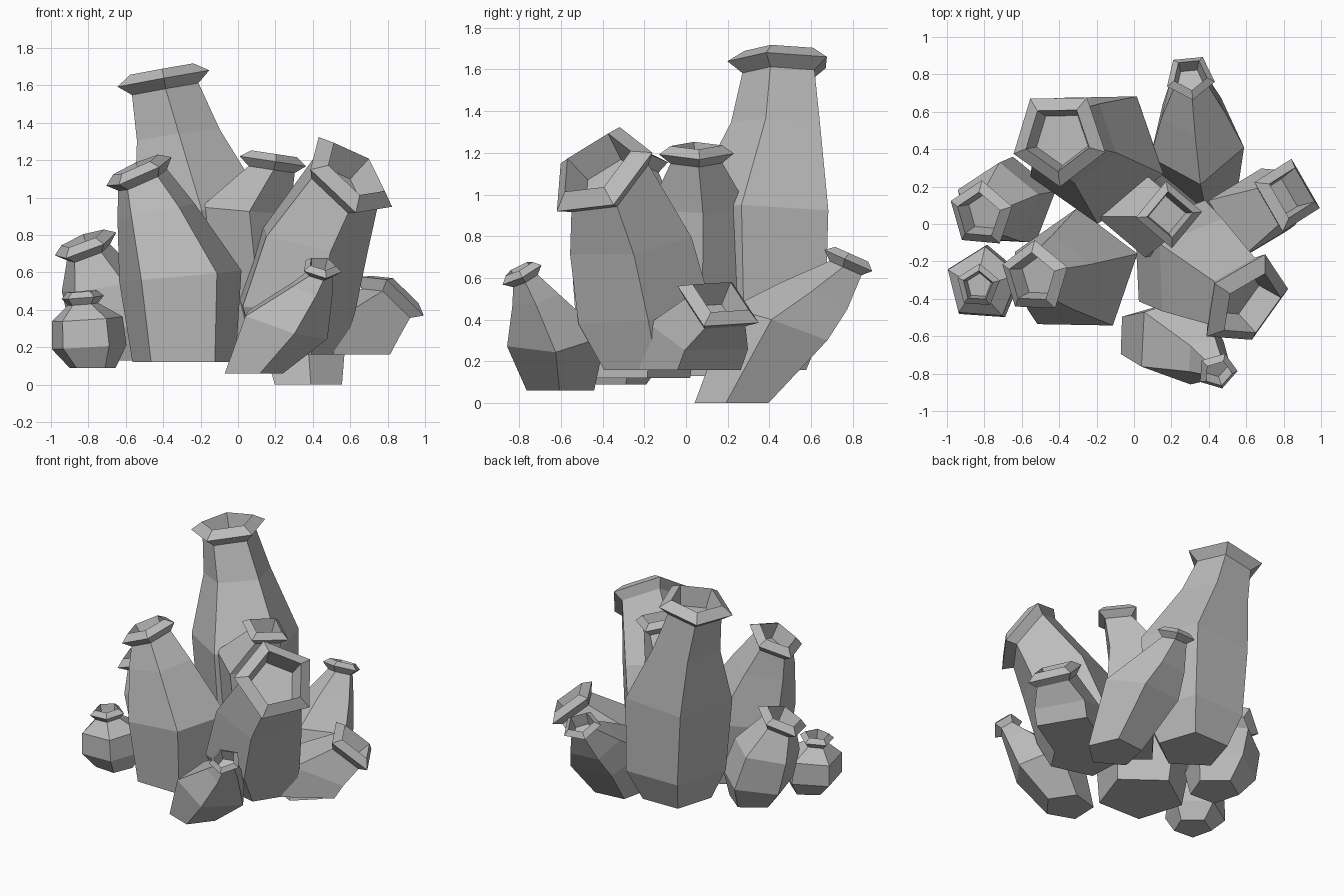
import bpy, bmesh, math
from mathutils import Vector

cube = bpy.data.objects.get("Cube")
if cube:
    bpy.data.objects.remove(cube, do_unlink=True)

# Single stone colour
stone = bpy.data.materials.new("stone_grey")
stone.use_nodes = True
grey = (0.5, 0.5, 0.5, 1)
stone.diffuse_color = grey
bsdf = next(n for n in stone.node_tree.nodes if n.type == 'BSDF_PRINCIPLED')
bsdf.inputs["Base Color"].default_value = grey

UP = Vector((0, 0, 1))


def ring(bm, centre, normal, radius, sides, phase):
    """Regular polygon of vertices, tipped from level to face along normal."""
    tip = UP.rotation_difference(normal)
    verts = []
    for i in range(sides):
        a = math.radians(phase) + math.tau * i / sides
        p = tip @ Vector((math.cos(a), math.sin(a), 0)) * radius
        verts.append(bm.verts.new(Vector(centre) + p))
    return verts


def tube(name, sides, phase, facing, lip, body):
    """Bent tube through body rings (x, y, z, radius), ending in a hollow flared lip."""
    bm = bmesh.new()
    n = Vector(facing).normalized()
    centres = [Vector(b[:3]) for b in body]
    rings = []
    for i, b in enumerate(body):
        if i == 0:
            d = UP
        elif i == len(body) - 1:
            d = n
        else:
            d = ((centres[i + 1] - centres[i - 1]).normalized() + UP).normalized()
        rings.append(ring(bm, centres[i], d, b[3], sides, phase))
    # Flared rim, mouth edge and recessed floor
    neck = centres[-1]
    for rise, scale in ((0.02 + 0.14 * lip, 1), (0.035 + 0.28 * lip, 0.69),
                        (-0.12 * lip, 0.56)):
        rings.append(ring(bm, neck + n * rise, n, lip * scale, sides, phase))
    for low, high in zip(rings, rings[1:]):
        for i in range(sides):
            j = (i + 1) % sides
            bm.faces.new((low[i], low[j], high[j], high[i]))
    bm.faces.new(rings[0][::-1])
    bm.faces.new(rings[-1])
    bmesh.ops.recalc_face_normals(bm, faces=bm.faces)
    mesh = bpy.data.meshes.new(name)
    bm.to_mesh(mesh)
    bm.free()
    mesh.materials.append(stone)
    bpy.context.collection.objects.link(bpy.data.objects.new(name, mesh))


# Large tubes
tube("tall_back_tube", 5, 55, (-.18, .01, 1), .262,
     [(-.19, .38, .16, .24), (-.18, .38, .38, .35), (-.2, .375, .92, .375),
      (-.32, .45, 1.33, .235), (-.39, .46, 1.58, .19)])
tube("front_left_tube", 5, 17, (-.4, -.1, .9), .2,
     [(-.29, -.27, .12, .29), (-.31, -.26, .58, .345),
      (-.44, -.28, .93, .22), (-.51, -.28, 1.09, .15)])
tube("front_right_tube", 5, 3, (.58, -.49, .65), .285,
     [(.3, -.15, .16, .26), (.29, -.2, .42, .34),
      (.39, -.27, .77, .31), (.56, -.38, 1.07, .23)])

# Middle tubes
tube("centre_tube", 4, 5, (.15, 0, 1), .18,
     [(.12, .08, .2, .23), (.08, .06, .55, .23),
      (.04, .06, .93, .24), (.18, .05, 1.15, .125)])
tube("right_side_tube", 4, -14, (.57, .28, .77), .215,
     [(.57, .02, .16, .25), (.63, .06, .32, .25), (.79, .14, .435, .16)])
tube("back_right_tube", 5, 60, (0, .4, .9), .135,
     [(.37, .23, 0, .19), (.33, .46, .37, .265),
      (.31, .63, .51, .18), (.3, .77, .645, .09)])
tube("left_side_tube", 5, 15, (-.35, -.17, .9), .185,
     [(-.62, .1, .13, .17), (-.66, .11, .3, .25),
      (-.73, .1, .53, .23), (-.8, .06, .7, .13)])

# Small tubes
tube("front_tube", 5, 70, (.15, -.45, .87), .11,
     [(.07, -.6, .06, .17), (.24, -.62, .32, .25),
      (.39, -.72, .51, .12), (.44, -.77, .59, .07)])
tube("small_left_pot", 5, 14, (-.08, -.03, 1), .12,
     [(-.78, -.32, .09, .13), (-.8, -.32, .2, .21),
      (-.81, -.32, .35, .2), (-.83, -.33, .43, .085)])
